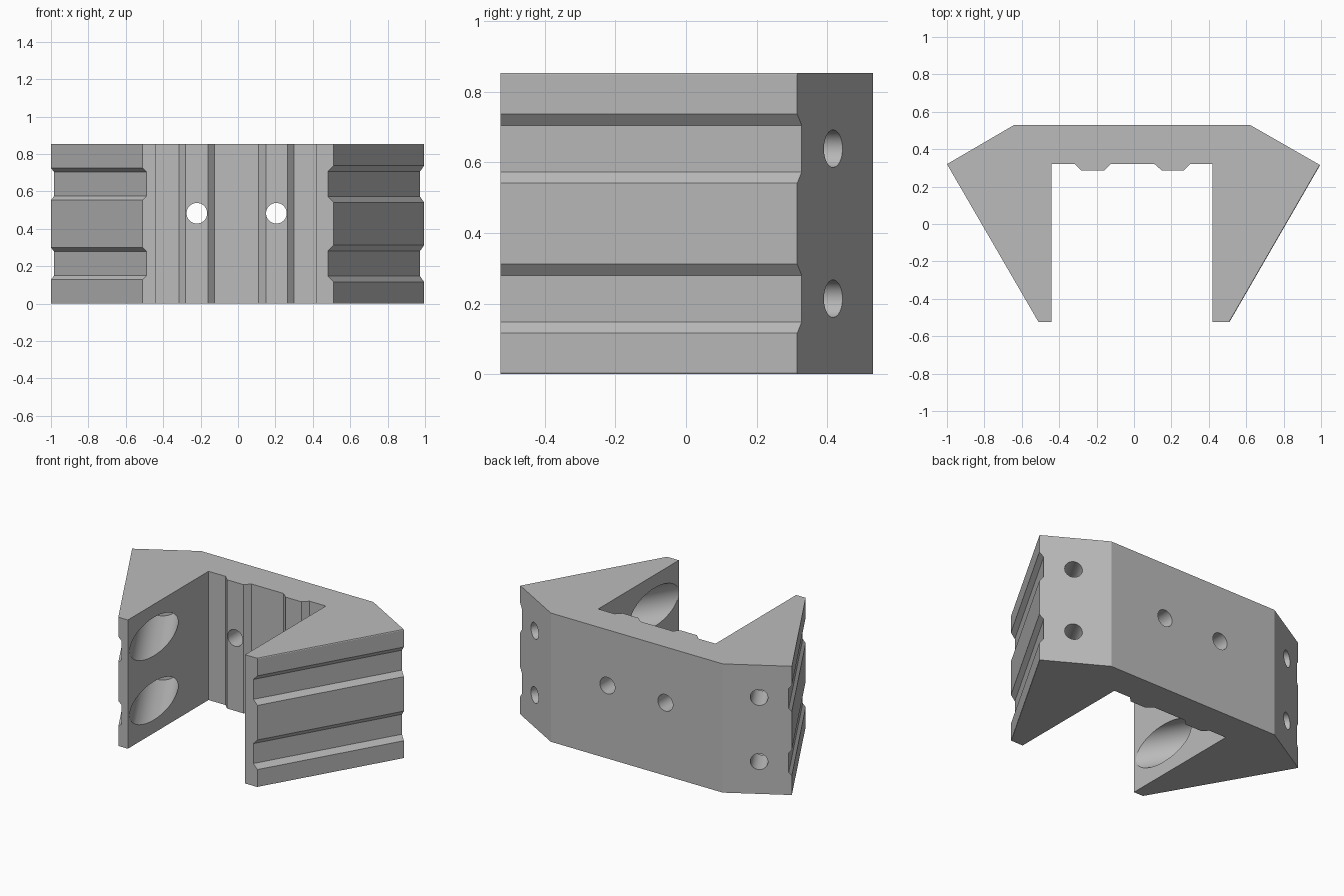
import bpy, bmesh, math
from mathutils import Vector

cube = bpy.data.objects.get("Cube")
if cube:
    bpy.data.objects.remove(cube, do_unlink=True)

HEIGHT = 0.853
UP = Vector((0, 0, 1))

grey = bpy.data.materials.new("light grey")
grey.use_nodes = True
colour = (0.5, 0.5, 0.5, 1)
grey.diffuse_color = colour
grey.node_tree.nodes["Principled BSDF"].inputs["Base Color"].default_value = colour


def prism(name, ring, sweep):
    """Solid made by sweeping a closed 3D ring along a vector."""
    bm = bmesh.new()
    base = bm.faces.new([bm.verts.new(p) for p in ring])
    new = bmesh.ops.extrude_face_region(bm, geom=[base])["geom"]
    verts = [v for v in new if isinstance(v, bmesh.types.BMVert)]
    bmesh.ops.translate(bm, verts=verts, vec=sweep)
    # the sweep leaves the starting cap in place only if it is rebuilt
    if not base.is_valid:
        bm.verts.ensure_lookup_table()
        bm.faces.new(bm.verts[:len(ring)])
    bmesh.ops.recalc_face_normals(bm, faces=bm.faces[:])
    mesh = bpy.data.meshes.new(name)
    bm.to_mesh(mesh)
    bm.free()
    mesh.materials.append(grey)
    obj = bpy.data.objects.new(name, mesh)
    bpy.context.collection.objects.link(obj)
    return obj


def cylinder(name, start, axis, length, radius, sides=48):
    side = axis.cross(UP).normalized()
    ring = []
    for i in range(sides):
        a = math.tau * i / sides
        ring.append(start + radius * (side * math.cos(a) + UP * math.sin(a)))
    return prism(name, ring, axis * length)


def cut(body, cutter):
    mod = body.modifiers.new("cut", 'BOOLEAN')
    mod.operation = 'DIFFERENCE'
    mod.solver = 'EXACT'
    mod.object = cutter
    bpy.context.view_layer.objects.active = body
    bpy.ops.object.modifier_apply(modifier=mod.name)
    bpy.data.objects.remove(cutter, do_unlink=True)


# Bracket body: U-shaped plan with two tapered ribs on the inner back wall
plan = [(-0.64, 0.53), (0.62, 0.53), (0.995, 0.315), (0.51, -0.525),
        (0.42, -0.525), (0.42, 0.32),
        (0.30, 0.32), (0.265, 0.285), (0.15, 0.285), (0.11, 0.32),
        (-0.125, 0.32), (-0.16, 0.285), (-0.28, 0.285), (-0.315, 0.32),
        (-0.44, 0.32), (-0.44, -0.525), (-0.51, -0.525), (-1.0, 0.32)]
body = prism("bracket_body", [Vector((x, y, 0)) for x, y in plan], UP * HEIGHT)

# Each flank: front corner, back corner, mid back facet, groove depth and half widths
flanks = [
    (1, (0.51, -0.525), (0.995, 0.315), (0.817, 0.417), 0.026, 0.098, 0.066),
    (-1, (-0.51, -0.525), (-1.0, 0.32), (-0.83, 0.42), 0.019, 0.086, 0.065),
]
for sx, front, back, facet, depth, wide, narrow in flanks:
    front, back = Vector((*front, 0)), Vector((*back, 0))
    along = (back - front).normalized()
    outward = Vector((along.y, -along.x, 0)) * sx
    start = front - along * 0.2
    sweep = along * ((back - front).length + 0.4)
    profiles = []

    # Sloped-side grooves along the flank
    for z in (0.214, 0.639):
        profiles.append([(0.03, z - wide), (0, z - wide), (-depth, z - narrow),
                         (-depth, z + narrow), (0, z + wide), (0.03, z + wide)])
    # Slim chamfers along one flank
    if sx > 0:
        for z, s in ((0, 1), (HEIGHT, -1)):
            profiles.append([(0.008, z + s * 0.016), (-0.008, z - s * 0.008),
                             (0.008, z - s * 0.008)])
    for profile in profiles:
        ring = [start + outward * o + UP * z for o, z in profile]
        cut(body, prism("groove_cutter", ring, sweep))

    # Stepped screw holes running parallel to the flank
    for z in (0.214, 0.639):
        entry = Vector((*facet, z))
        cut(body, cylinder("hole_cutter", entry + along * 0.1, -along, 0.5, 0.053))
        cut(body, cylinder("counterbore_cutter", entry - along * 0.21, -along, 0.85, 0.127))

# Holes through the back wall and ribs
for x in (-0.22, 0.205):
    cut(body, cylinder("back_hole_cutter", Vector((x, 0.7, 0.483)), Vector((0, -1, 0)), 0.6, 0.055))

# Smooth bores, crisp edges
bpy.ops.object.select_all(action='DESELECT')
body.select_set(True)
bpy.context.view_layer.objects.active = body
bpy.ops.object.shade_smooth_by_angle(angle=math.radians(20))
